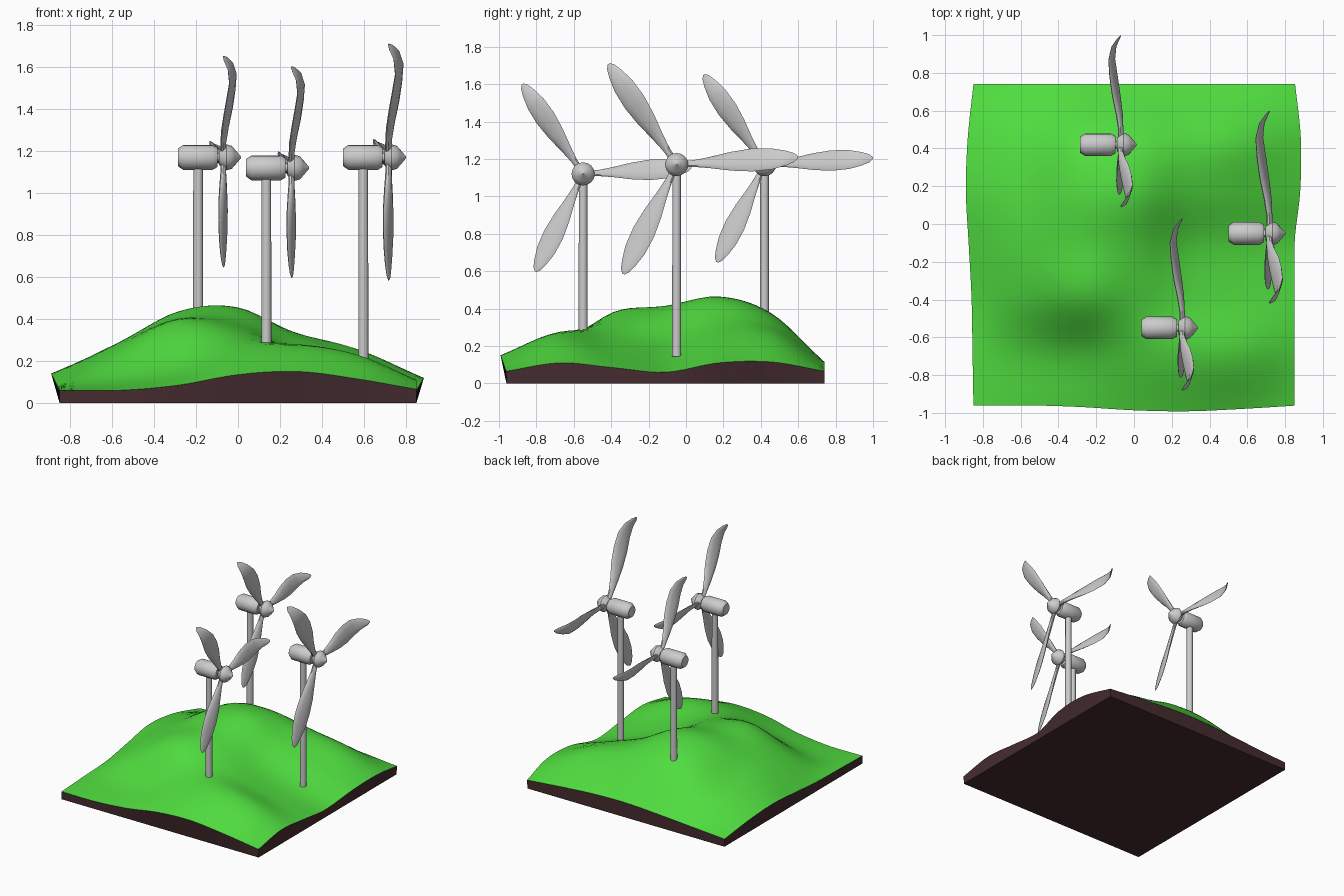
import bpy, bmesh
from math import sin, cos, pi, radians

if "Cube" in bpy.data.objects:
    bpy.data.objects.remove(bpy.data.objects["Cube"])


def material(name, color):
    m = bpy.data.materials.new(name)
    m.diffuse_color = color
    m.use_nodes = True
    m.node_tree.nodes["Principled BSDF"].inputs["Base Color"].default_value = m.diffuse_color
    return m


def make(name, verts, faces, mat=None, angle=35, fix=True):
    me = bpy.data.meshes.new(name)
    me.from_pydata(verts, [], faces)
    if fix:
        bm = bmesh.new()
        bm.from_mesh(me)
        bmesh.ops.recalc_face_normals(bm, faces=bm.faces)
        bm.to_mesh(me)
        bm.free()
    ob = bpy.data.objects.new(name, me)
    bpy.context.collection.objects.link(ob)
    if mat:
        me.materials.append(mat)
    bpy.ops.object.select_all(action='DESELECT')
    ob.select_set(True)
    bpy.context.view_layer.objects.active = ob
    bpy.ops.object.shade_smooth_by_angle(angle=radians(angle))
    return ob


def loft(rings):
    """Skin equal-length rings and cap both ends."""
    n = len(rings[0])
    verts = [v for ring in rings for v in ring]
    faces = [(i * n + j, i * n + (j + 1) % n, (i + 1) * n + (j + 1) % n, (i + 1) * n + j)
             for i in range(len(rings) - 1) for j in range(n)]
    faces += [tuple(range(n))[::-1], tuple(range(len(verts) - n, len(verts)))]
    return verts, faces


# Hill heights, rows from front to back, columns from left to right
HEIGHTS = [
    [.06, .06, .085, .135, .15, .115, .065],
    [.07, .11, .17, .25, .275, .23, .11],
    [.08, .24, .375, .34, .25, .165, .085],
    [.11, .285, .405, .39, .24, .145, .06],
    [.14, .28, .435, .455, .32, .22, .11],
    [.12, .22, .355, .37, .31, .25, .115],
    [.06, .08, .10, .115, .11, .09, .065],
]


def spline(vals, u):
    i = min(int(u), len(vals) - 2)
    t = u - i
    b, c = vals[i], vals[i + 1]
    a = vals[i - 1] if i > 0 else 2 * b - c
    d = vals[i + 2] if i + 2 < len(vals) else 2 * c - b
    return b + .5 * t * (c - a + t * (2 * a - 5 * b + 4 * c - d + t * (3 * (b - c) + d - a)))


def ground(u, v):
    return spline([spline(row, u * 6) for row in HEIGHTS], v * 6)


# Grass sheet, edges leaning outward where they are high
N = 36
grid = []
for j in range(N + 1):
    for i in range(N + 1):
        u, v = i / N, j / N
        x, y, z = -.85 + 1.7 * u, -.96 + 1.7 * v, ground(u, v)
        if v > .45:
            x += .6 * max(0, ground(1, v) - .06) * max(0, 1 - 6 * (1 - u))
        x -= .5 * max(0, ground(0, v) - .06) * max(0, 1 - 6 * u)
        y -= .35 * max(0, ground(u, 0) - .06) * max(0, 1 - 6 * v)
        grid.append((x, y, z))
W = N + 1
make("grass_hill", grid,
     [(j * W + i, j * W + i + 1, (j + 1) * W + i + 1, (j + 1) * W + i)
      for j in range(N) for i in range(N)],
     material("grass", (.08, .72, .05, 1)), fix=False, angle=60)

# Soil skirt and underside
loop = ([i for i in range(N)] + [j * W + N for j in range(N)]
        + [N * W + i for i in range(N, 0, -1)] + [j * W for j in range(N, 0, -1)])
top = [grid[k] for k in loop]
low = [(-.85 + 1.7 * (k % W) / N, -.96 + 1.7 * (k // W) / N, 0) for k in loop]
n = len(loop)
make("soil_base", low + top,
     [(i, (i + 1) % n, n + (i + 1) % n, n + i) for i in range(n)] + [tuple(range(n))[::-1]],
     material("soil", (.06, .025, .028, 1)))


def lathe_x(name, profile, x, y, z, sides=16):
    rings = [[(x + dx, y + r * cos(2 * pi * k / sides), z + r * sin(2 * pi * k / sides))
              for k in range(sides)] for dx, r in profile]
    make(name, *loft(rings))


# Blade stations: distance fraction, half chord, half thickness, bend, twist
BLADE = [(.05, .016, .014, 0, 30), (.14, .018, .013, 0, 30), (.28, .031, .013, .008, 28),
         (.45, .049, .012, .024, 24), (.62, .058, .011, .038, 20), (.78, .053, .009, .048, 18),
         (.90, .037, .007, .036, 18), (.97, .022, .005, .012, 18), (1.0, .006, .002, 0, 18)]


def blade(name, hub, length, angle, bend, turn):
    a, s = radians(angle), length / .58
    rings = []
    for f, chord, thick, b, twist in BLADE:
        tw, ring = radians(twist * turn), []
        for k in range(10):
            p = 2 * pi * k / 10
            c, h = s * chord * cos(p), s * thick * sin(p)
            t, dx = c * cos(tw) + h * sin(tw), h * cos(tw) - c * sin(tw)
            r = f * length
            ring.append((hub[0] + dx + bend * s * b,
                         hub[1] + r * cos(a) - t * sin(a),
                         hub[2] + r * sin(a) + t * cos(a)))
        rings.append(ring)
    make(name, *loft(rings))


def turbine(tag, x, y, z, base, length):
    # Tower
    rings = [[(x + r * cos(2 * pi * k / 16), y + r * sin(2 * pi * k / 16), h)
              for k in range(16)] for h, r in ((base, .024), (z - .02, .023))]
    make(tag + "_tower", *loft(rings))
    # Nacelle, shaft and pointed hub
    lathe_x(tag + "_nacelle", [(-.096, .042), (-.07, .06), (.068, .06), (.092, .046)], x, y, z)
    lathe_x(tag + "_shaft", [(.08, .02), (.11, .02)], x, y, z)
    lathe_x(tag + "_hub", [(.1, .036), (.112, .048), (.135, .062), (.16, .055),
                           (.175, .038), (.204, .004)], x, y, z)
    # Three twisted blades
    for name, angle, bend, turn in (("side", 3.5, -1, 1), ("upper", 124, .95, 1),
                                    ("lower", 244, -.05, -1)):
        blade(f"{tag}_{name}_blade", (x + .12, y, z), length, angle, bend, turn)


turbine("back_turbine", -.19, .42, 1.17, .38, .58)
turbine("front_turbine", .135, -.55, 1.12, .26, .58)
turbine("right_turbine", .597, -.05, 1.17, .145, .65)
